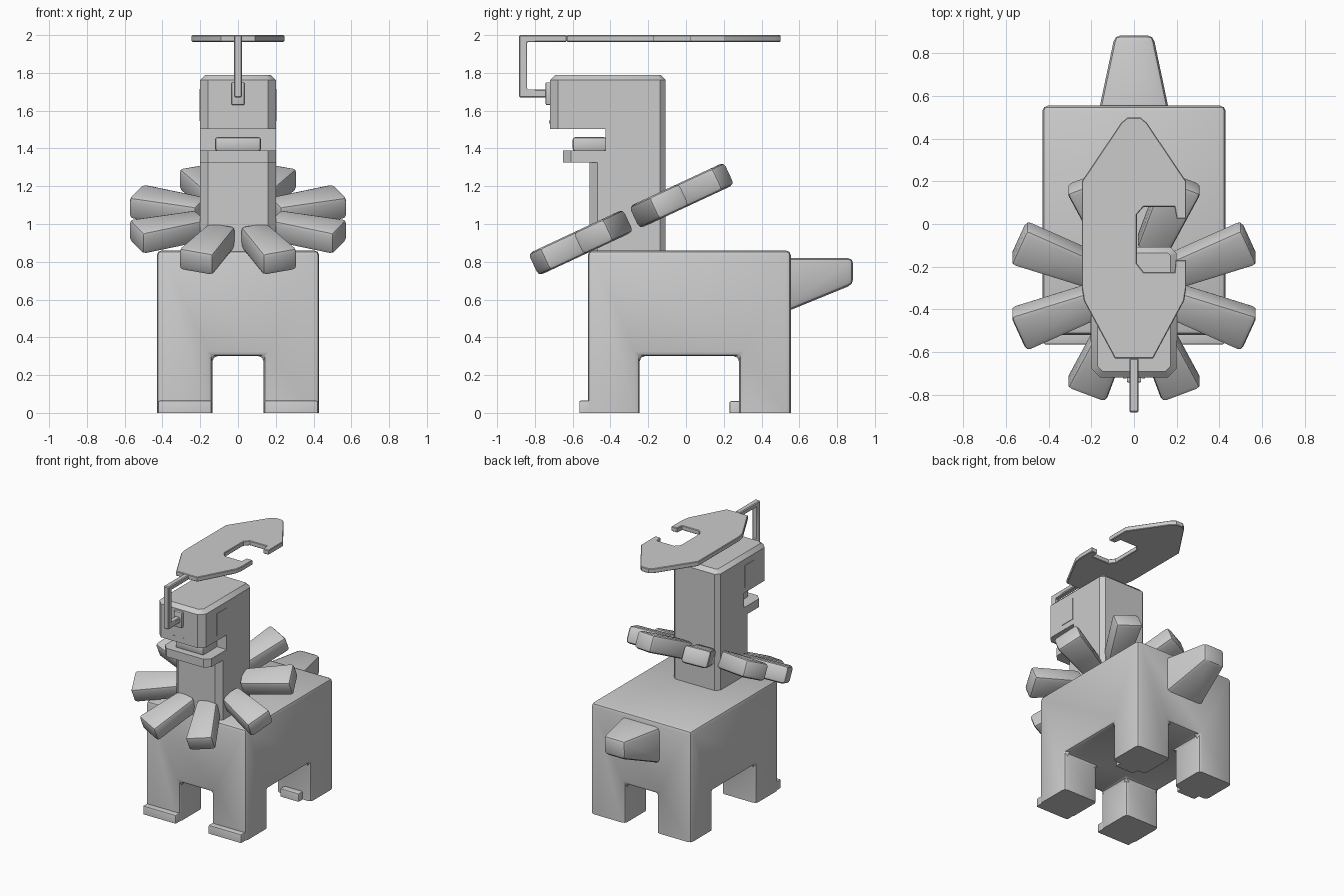
import bpy, bmesh, math
from mathutils import Matrix, Vector

if "Cube" in bpy.data.objects:
    bpy.data.objects.remove(bpy.data.objects["Cube"])

grey = bpy.data.materials.new("light_grey")
grey.diffuse_color = (0.6, 0.6, 0.6, 1)
grey.use_nodes = True
grey.node_tree.nodes["Principled BSDF"].inputs["Base Color"].default_value = grey.diffuse_color


def bevel(bm, width, keep=lambda e: True, segments=2):
    bm.normal_update()
    edges = [e for e in bm.edges if e.calc_face_angle(0) > 0.3 and keep(e)]
    bmesh.ops.bevel(bm, geom=edges, offset=width, segments=segments,
                    profile=0.5, affect='EDGES', clamp_overlap=True)


def finish(name, bm):
    bmesh.ops.recalc_face_normals(bm, faces=bm.faces)
    me = bpy.data.meshes.new(name)
    bm.to_mesh(me)
    bm.free()
    me.materials.append(grey)
    ob = bpy.data.objects.new(name, me)
    bpy.context.collection.objects.link(ob)
    return ob


def prism_bm(pts, lo, hi, axis='z'):
    """Extrude a 2D outline along z (points are x,y) or along x (points are y,z)."""
    bm = bmesh.new()
    if axis == 'z':
        vs = [bm.verts.new((a, b, lo)) for a, b in pts]
        step = Vector((0, 0, hi - lo))
    else:
        vs = [bm.verts.new((lo, a, b)) for a, b in pts]
        step = Vector((hi - lo, 0, 0))
    face = bm.faces.new(vs)
    ext = bmesh.ops.extrude_face_region(bm, geom=[face], use_keep_orig=True)
    bmesh.ops.translate(bm, vec=step,
                        verts=[g for g in ext['geom'] if isinstance(g, bmesh.types.BMVert)])
    bmesh.ops.recalc_face_normals(bm, faces=bm.faces)
    return bm


def box(name, x0, x1, y0, y1, z0, z1, width=0.0):
    bm = prism_bm([(x0, y0), (x1, y0), (x1, y1), (x0, y1)], z0, z1)
    if width:
        bevel(bm, width, lambda e: max(v.co.z for v in e.verts) > 0.001)
    return finish(name, bm)


# Body with four legs: block cut into cells, corner cells pulled down
bm = prism_bm([(-.43, -.52), (.43, -.52), (.43, .555), (-.43, .555)], 0.3, 0.86)
for co, no in (((-.135, 0, 0), (1, 0, 0)), ((.135, 0, 0), (1, 0, 0)),
               ((0, -.245, 0), (0, 1, 0)), ((0, .28, 0), (0, 1, 0))):
    bmesh.ops.bisect_plane(bm, geom=bm.verts[:] + bm.edges[:] + bm.faces[:],
                           plane_co=co, plane_no=no)
bm.normal_update()
corners = []
for f in bm.faces:
    c = f.calc_center_median()
    if f.normal.z < -.9 and abs(c.x) > .14 and not -.245 < c.y < .28:
        corners.append(f)
legs = bmesh.ops.extrude_discrete_faces(bm, faces=corners)['faces']
for f in legs:
    for v in f.verts:
        v.co.z = 0
bmesh.ops.remove_doubles(bm, verts=bm.verts, dist=0.0005)
bmesh.ops.dissolve_limit(bm, angle_limit=0.02, verts=bm.verts, edges=bm.edges)
bevel(bm, 0.026, lambda e: max(v.co.z for v in e.verts) > 0.01)
finish("body_and_legs", bm)

# Toes
for s, side in ((-1, "left"), (1, "right")):
    xa, xb = sorted((s * .14, s * .422))
    box("front_toe_" + side, xa, xb, -.565, -.48, 0, .065, .008)
    xa, xb = sorted((s * .2, s * .36))
    box("hind_toe_" + side, xa, xb, .23, .3, 0, .062, .008)

# Tail, tapering to the back
bm = prism_bm([(.53, .535), (.885, .68), (.885, .82), (.53, .82)], -1, 1, 'x')
for v in bm.verts:
    v.co.x *= .09 if v.co.y > .7 else .165
bevel(bm, 0.028, lambda e: max(v.co.y for v in e.verts) > .6)
finish("tail", bm)


# Neck, jaw and head: stacked slabs with chamfered corners
def slab(name, front, chamfer, z0, z1, top=0.0):
    c, w, back, b = chamfer, .2, -.108, .03
    half = [(w - c, front), (w, front + c), (w, back - b), (w - b, back)] if c else \
           [(w, front), (w, back - b), (w - b, back)]
    bm = prism_bm(half + [(-x, y) for x, y in reversed(half)], z0, z1)
    if top:
        bevel(bm, top, lambda e: min(v.co.z for v in e.verts) > z1 - .001, 1)
    finish(name, bm)


slab("neck", -.51, .042, .84, 1.325)
slab("lower_jaw", -.65, .04, 1.325, 1.39)
slab("mouth_back", -.425, 0, 1.39, 1.503)
slab("head", -.72, .042, 1.503, 1.79, .028)
box("tongue", -.122, .122, -.6, -.42, 1.385, 1.46, .015)

# Eyes and nostrils
for s, side in ((-1, "left"), (1, "right")):
    xa, xb = sorted((s * .195, s * .204))
    box("eye_" + side, xa, xb, -.55, -.43, 1.545, 1.715)
    box("nostril_" + side, s * .043 - .008, s * .043 + .008, -.724, -.716, 1.532, 1.548)

# Nose plate and bent stalk
box("nose_plate", -.034, .034, -.743, -.71, 1.63, 1.75, .006)
bm = prism_bm([(-.73, 1.67), (-.884, 1.67), (-.884, 2.0), (-.63, 2.0), (-.63, 1.964),
               (-.842, 1.964), (-.842, 1.712), (-.73, 1.712)], -.022, .022, 'x')
bevel(bm, .006, segments=1)
finish("stalk", bm)

# Flat plate with hooked notch carried above the head
outline = [(-.09, -.63), (.09, -.63), (.235, -.36), (.245, -.3), (.245, -.17), (.195, -.17),
           (.19, -.225), (.045, -.225), (.014, -.185), (.014, .045), (.045, .08),
           (.19, .08), (.2, .025), (.245, .025), (.245, .2), (.06, .475),
           (.03, .5), (-.03, .5), (-.06, .475), (-.245, .2), (-.245, -.3), (-.235, -.36)]
bm = prism_bm(outline, 1.964, 2.0)
bevel(bm, .004, lambda e: abs(e.verts[0].co.z - e.verts[1].co.z) < .01, 1)
finish("hooked_plate", bm)

# Collar: eight petals on a tilted ring round the neck
tilt = Matrix.Translation((0, -.29, 1.026)) @ Matrix.Rotation(math.radians(25), 4, 'X')
for i in range(8):
    bm = prism_bm([(.21, -.076), (.587, -.1), (.587, .1), (.21, .076)], -.065, .065)
    bevel(bm, .025)
    bm.transform(tilt @ Matrix.Rotation(math.radians(22.5 + 45 * i), 4, 'Z'))
    finish(f"collar_petal_{i + 1}", bm)

# Smooth the rounded edges, keep flat faces crisp
for ob in bpy.context.collection.objects:
    ob.select_set(True)
    bpy.context.view_layer.objects.active = ob
bpy.ops.object.shade_smooth_by_angle(angle=math.radians(32))
